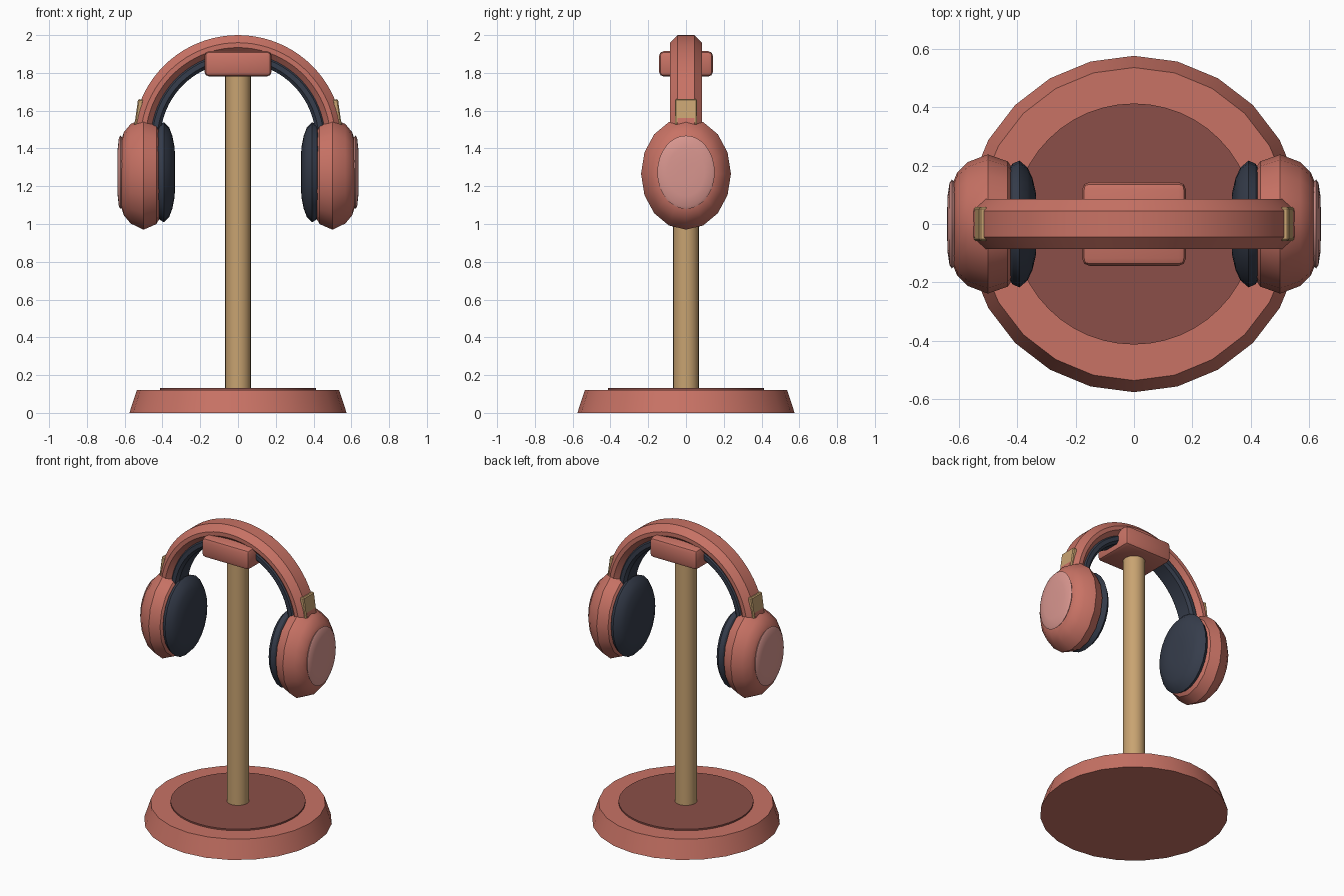
import bpy, bmesh, math

if "Cube" in bpy.data.objects:
    bpy.data.objects.remove(bpy.data.objects["Cube"])


def material(name, rgb):
    m = bpy.data.materials.new(name)
    m.diffuse_color = (*rgb, 1.0)
    m.use_nodes = True
    m.node_tree.nodes["Principled BSDF"].inputs["Base Color"].default_value = m.diffuse_color
    return m


CORAL = material("coral", (0.58, 0.17, 0.13))
MAROON = material("dark coral", (0.26, 0.078, 0.065))
TAN = material("tan", (0.578, 0.366, 0.165))
NAVY = material("navy", (0.037, 0.047, 0.072))
PINK = material("light pink", (0.69, 0.305, 0.275))


def finish(name, bm, mat, angle=30):
    bmesh.ops.recalc_face_normals(bm, faces=bm.faces[:])
    mesh = bpy.data.meshes.new(name)
    bm.to_mesh(mesh)
    bm.free()
    mesh.materials.append(mat)
    ob = bpy.data.objects.new(name, mesh)
    bpy.context.collection.objects.link(ob)
    bpy.ops.object.select_all(action='DESELECT')
    ob.select_set(True)
    bpy.context.view_layer.objects.active = ob
    bpy.ops.object.shade_smooth_by_angle(angle=math.radians(angle))
    return ob


def bridge(rings, bm):
    """Skin a list of closed rings and cap both ends."""
    n = len(rings[0])
    for a, b in zip(rings, rings[1:]):
        for i in range(n):
            j = (i + 1) % n
            bm.faces.new((a[i], a[j], b[j], b[i]))
    bm.faces.new(rings[0])
    bm.faces.new(rings[-1])


def column(name, mat, r1, r2, z1, z2, n):
    bm = bmesh.new()
    rings = [[bm.verts.new((r * math.cos(2 * math.pi * i / n),
                            r * math.sin(2 * math.pi * i / n), z))
              for i in range(n)] for r, z in ((r1, z1), (r2, z2))]
    bridge(rings, bm)
    return finish(name, bm, mat)


def oval(name, mat, side, profile, ry, rz, zc, n):
    """Oval solid along x; profile holds (x, radius factor) pairs."""
    bm = bmesh.new()
    rings = [[bm.verts.new((side * x, f * ry * math.cos(2 * math.pi * i / n),
                            zc + f * rz * math.sin(2 * math.pi * i / n)))
              for i in range(n)] for x, f in profile]
    bridge(rings, bm)
    return finish(name, bm, mat)


def arch(name, mat, section, zc, start, n):
    """Sweep a (radius, y) section over the top."""
    bm = bmesh.new()
    rings = []
    for k in range(n + 1):
        t = start + (math.pi - 2 * start) * k / n
        rings.append([bm.verts.new((r * math.cos(t), y, zc + r * math.sin(t)))
                      for r, y in section])
    bridge(rings, bm)
    return finish(name, bm, mat)


def box(name, mat, loc, size, bevel, segments, tilt=0):
    bm = bmesh.new()
    bmesh.ops.create_cube(bm, size=1)
    bmesh.ops.scale(bm, vec=size, verts=bm.verts[:])
    bmesh.ops.bevel(bm, geom=bm.edges[:], offset=bevel, segments=segments,
                    profile=0.5, affect='EDGES')
    ob = finish(name, bm, mat)
    ob.location = loc
    ob.rotation_euler[1] = tilt
    return ob


def chamfered(r1, r2, w, c):
    return [(r1, -w + c), (r1, w - c), (r1 - c, w), (r2 + c, w),
            (r2, w - c), (r2, -w + c), (r2 + c, -w), (r1 - c, -w)]


# Stand
column("base", CORAL, 0.575, 0.535, 0.0, 0.122, 24)
column("base_inset", MAROON, 0.412, 0.412, 0.11, 0.132, 48)
column("pole", TAN, 0.068, 0.068, 0.12, 1.82, 24)
box("rest_block", CORAL, (0, 0, 1.848), (0.356, 0.286, 0.135), 0.026, 2)

# Headband and its inner cushion
arch("headband", CORAL, chamfered(0.556, 0.45, 0.085, 0.04), 1.444, 0.0, 40)
arch("headband_cushion", NAVY, chamfered(0.47, 0.412, 0.065, 0.016), 1.444, 0.0, 40)

# Ear cups, cushions, cover plates and sliders
for side, label in ((-1, "left"), (1, "right")):
    oval(label + "_ear_cup", CORAL, side,
         [(0.40, 0.70), (0.412, 0.78), (0.432, 0.90), (0.50, 1.0),
          (0.568, 0.89), (0.605, 0.74), (0.618, 0.60)], 0.238, 0.296, 1.266, 16)
    oval(label + "_ear_cushion", NAVY, side,
         [(0.333, 0.30), (0.336, 0.50), (0.347, 0.72), (0.364, 0.89),
          (0.392, 1.0), (0.415, 0.95), (0.43, 0.85)], 0.217, 0.265, 1.274, 24)
    oval(label + "_cover_plate", PINK, side,
         [(0.605, 0.85), (0.615, 0.96), (0.623, 1.0), (0.631, 0.92),
          (0.637, 0.65), (0.639, 0.3)], 0.152, 0.194, 1.274, 32)
    box(label + "_slider", TAN, (side * 0.524, 0, 1.59), (0.03, 0.116, 0.14),
        0.006, 1, -side * math.radians(8))
